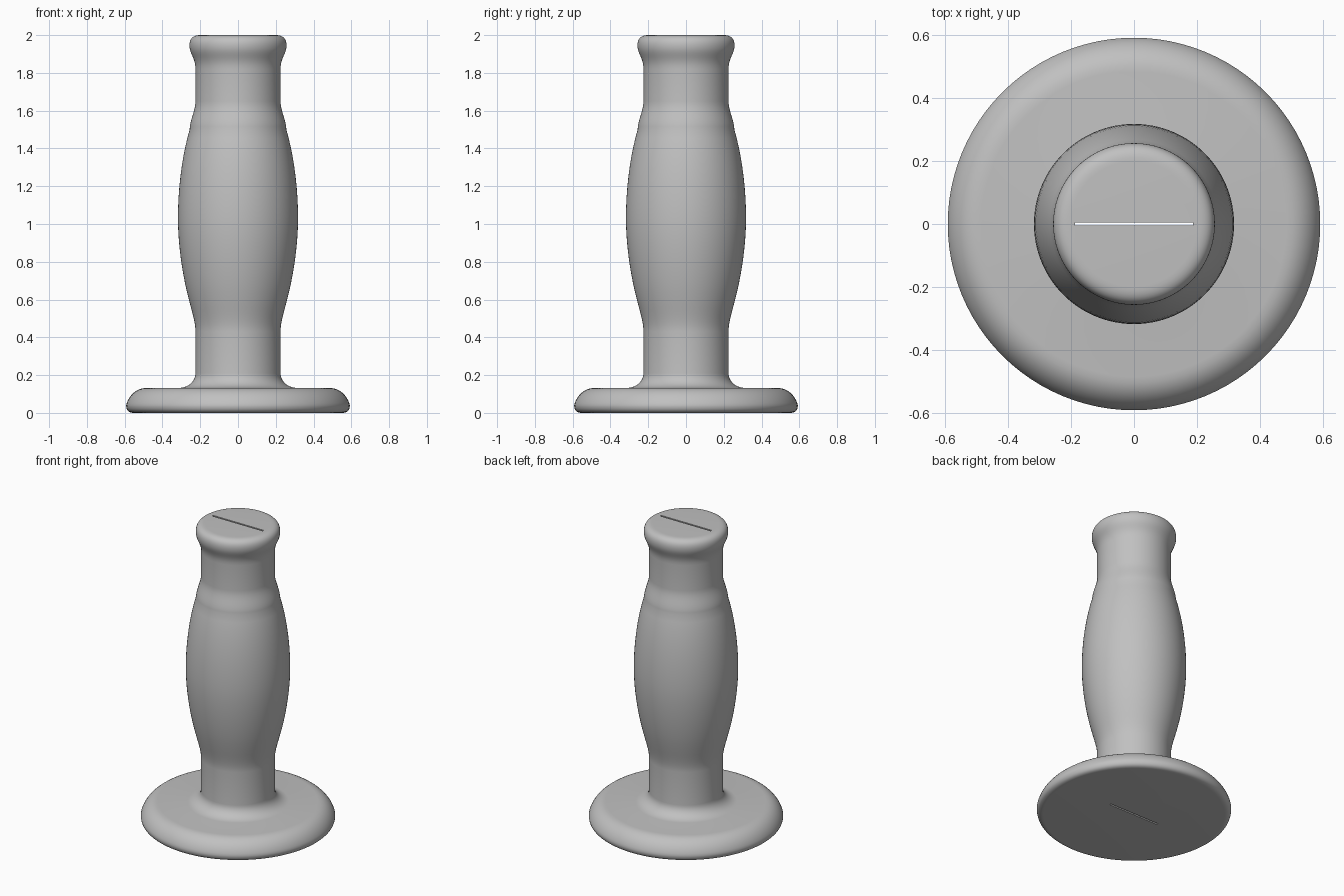
import bpy, bmesh, math
from mathutils import Vector
from mathutils.geometry import interpolate_bezier

cube = bpy.data.objects.get("Cube")
if cube:
    bpy.data.objects.remove(cube)

SIDES = 96
STEPS = 10

grey = bpy.data.materials.new("plain grey")
grey.use_nodes = True
colour = (0.53, 0.53, 0.53, 1)
grey.diffuse_color = colour
grey.node_tree.nodes["Principled BSDF"].inputs["Base Color"].default_value = colour

# Half profile as (radius, height): a lone point is a straight line,
# three points are two curve handles and an end point
start = (0.55, 0)
segments = [
    [(0.58, 0), (0.592, 0.015), (0.592, 0.04)],         # lower rim of the foot
    [(0.585, 0.075), (0.55, 0.132), (0.485, 0.132)],    # rounded upper rim
    [(0.31, 0.132)],
    [(0.26, 0.135), (0.225, 0.17), (0.225, 0.21)],      # fillet into the stem
    [(0.225, 0.43)],
    [(0.225, 0.48), (0.245, 0.54), (0.26, 0.6)],        # swelling grip
    [(0.29, 0.71), (0.318, 0.88), (0.318, 1.03)],
    [(0.318, 1.2), (0.294, 1.37), (0.256, 1.5)],
    [(0.255, 1.55), (0.225, 1.6), (0.225, 1.65)],       # shoulder ring
    [(0.225, 1.82)],
    [(0.225, 1.88), (0.257, 1.9), (0.257, 1.945)],      # flared top lip
    [(0.257, 1.98), (0.24, 2), (0.2, 2)],
]


def profile():
    points = [Vector(start)]
    for seg in segments:
        if len(seg) == 1:
            points.append(Vector(seg[0]))
        else:
            h1, h2, end = map(Vector, seg)
            points += interpolate_bezier(points[-1], h1, h2, end, STEPS)[1:]
    return points


def make_object(name, bm):
    mesh = bpy.data.meshes.new(name)
    bmesh.ops.recalc_face_normals(bm, faces=bm.faces[:])
    bm.to_mesh(mesh)
    bm.free()
    mesh.materials.append(grey)
    obj = bpy.data.objects.new(name, mesh)
    bpy.context.collection.objects.link(obj)
    return obj


# Turned handle with a round foot
bm = bmesh.new()
rings = []
for p in profile():
    angles = [2 * math.pi * i / SIDES for i in range(SIDES)]
    rings.append([bm.verts.new((p.x * math.cos(a), p.x * math.sin(a), p.y)) for a in angles])
for low, high in zip(rings, rings[1:]):
    for i in range(SIDES):
        j = (i + 1) % SIDES
        bm.faces.new((low[i], low[j], high[j], high[i]))
bm.faces.new(rings[0])
bm.faces.new(rings[-1])
handle = make_object("handle", bm)

# Thin slot cut along the whole length
bm = bmesh.new()
bmesh.ops.create_cube(bm, size=1)
bmesh.ops.scale(bm, vec=(0.374, 0.011, 2.4), verts=bm.verts)
bmesh.ops.translate(bm, vec=(0, 0, 1), verts=bm.verts)
cutter = make_object("slot_cutter", bm)

cut = handle.modifiers.new("slot", 'BOOLEAN')
cut.operation = 'DIFFERENCE'
cut.solver = 'EXACT'
cut.object = cutter
bpy.ops.object.select_all(action='DESELECT')
bpy.context.view_layer.objects.active = handle
handle.select_set(True)
bpy.ops.object.modifier_apply(modifier=cut.name)
bpy.data.objects.remove(cutter)

bpy.ops.object.shade_smooth_by_angle(angle=math.radians(35))
